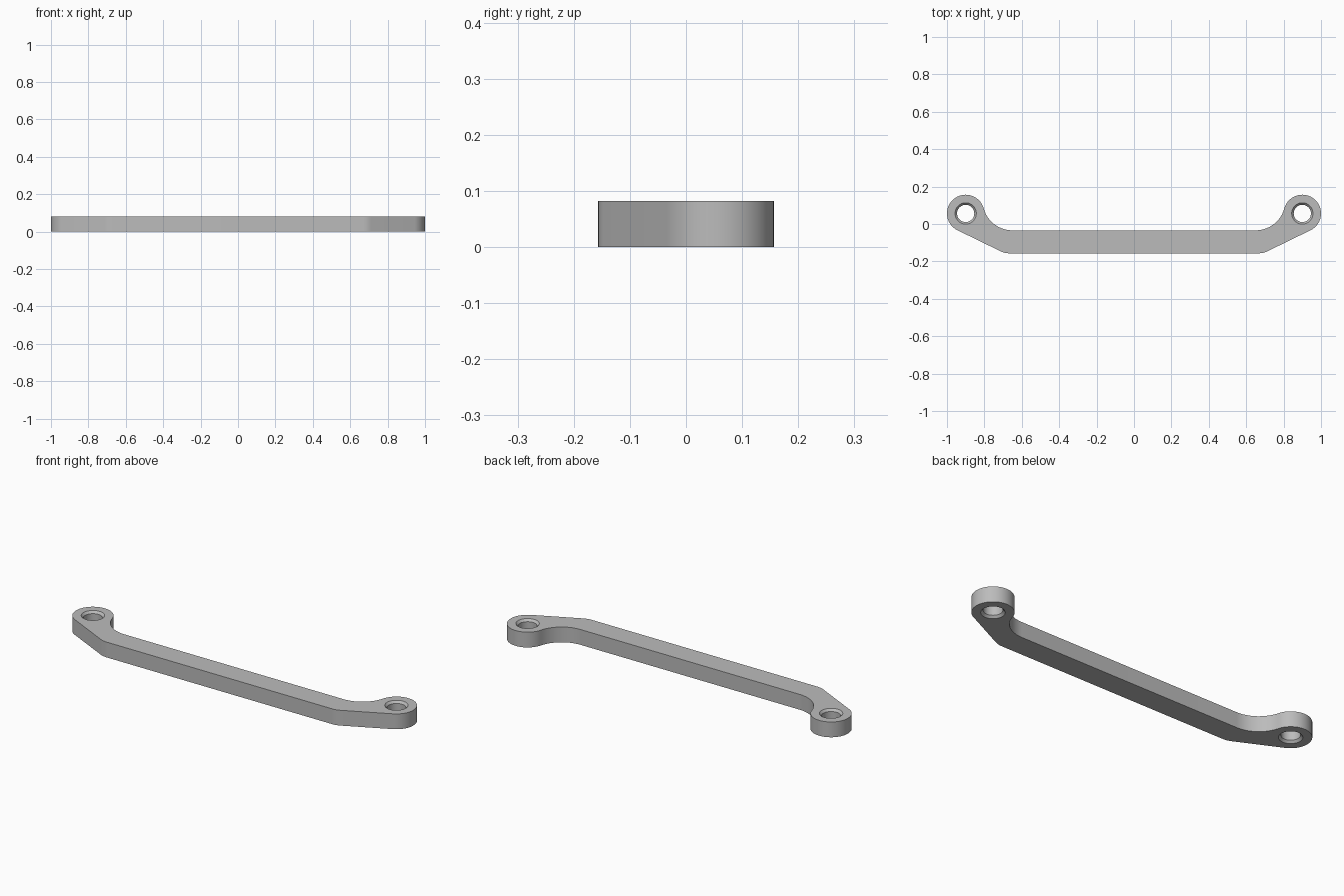
import bpy, bmesh
from math import radians, sin, cos, atan2, hypot, pi

if "Cube" in bpy.data.objects:
    bpy.data.objects.remove(bpy.data.objects["Cube"], do_unlink=True)

HEIGHT = 0.082
EYE_X, EYE_Y, EYE_R = 0.9, 0.0565, 0.1       # rounded end lugs
BAR_FRONT, BAR_BACK = -0.1565, -0.034
SLOPE = radians(26)                          # angle of the front flanks
BEND_R = 0.1                                 # rounding of the front bend
FILLET_X = 0.65                              # where the back fillet meets the bar
HOLE_R, RIM_R, CHAMFER = 0.046, 0.057, 0.012

grey = bpy.data.materials.new("Grey metal")
grey.use_nodes = True
colour = (0.5, 0.5, 0.5, 1)
grey.diffuse_color = colour
grey.node_tree.nodes["Principled BSDF"].inputs["Base Color"].default_value = colour


def arc(cx, cy, r, start, end, steps):
    angles = [start + (end - start) * i / steps for i in range(steps + 1)]
    return [(cx + r * cos(a), cy + r * sin(a)) for a in angles]


def make_object(name, bm):
    bmesh.ops.recalc_face_normals(bm, faces=bm.faces)
    mesh = bpy.data.meshes.new(name)
    bm.to_mesh(mesh)
    bm.free()
    mesh.materials.append(grey)
    obj = bpy.data.objects.new(name, mesh)
    bpy.context.collection.objects.link(obj)
    return obj


# Half outline: front bend, lug, then the concave back fillet tangent to both
flank_x = EYE_X + EYE_R * sin(SLOPE)
flank_y = EYE_Y - EYE_R * cos(SLOPE)
bend_x = flank_x - (flank_y - BAR_FRONT) / (sin(SLOPE) / cos(SLOPE))
bend_x -= BEND_R * sin(SLOPE / 2) / cos(SLOPE / 2)
dx, dy = EYE_X - FILLET_X, EYE_Y - BAR_BACK
fillet_r = (dx * dx + dy * dy - EYE_R ** 2) / (2 * (EYE_R + dy))
fillet_y = BAR_BACK + fillet_r
touch = atan2(EYE_Y - fillet_y, dx)

half = arc(bend_x, BAR_FRONT + BEND_R, BEND_R, -pi / 2, SLOPE - pi / 2, 8)
half += arc(EYE_X, EYE_Y, EYE_R, SLOPE - pi / 2, touch + pi, 48)
half += arc(FILLET_X, fillet_y, fillet_r, touch, -pi / 2, 20)
outline = half + [(-x, y) for x, y in reversed(half)]

# Link bar body
bm = bmesh.new()
base = bm.faces.new([bm.verts.new((x, y, 0)) for x, y in outline])
bmesh.ops.remove_doubles(bm, verts=bm.verts, dist=1e-5)
top = bmesh.ops.extrude_face_region(bm, geom=list(bm.faces))
for v in top["geom"]:
    if isinstance(v, bmesh.types.BMVert):
        v.co.z = HEIGHT
bar = make_object("link_bar", bm)

# Bolt holes, chamfered at both mouths
over = 0.01
profile = [(RIM_R + over * (RIM_R - HOLE_R) / CHAMFER, -over), (HOLE_R, CHAMFER),
           (HOLE_R, HEIGHT - CHAMFER),
           (RIM_R + over * (RIM_R - HOLE_R) / CHAMFER, HEIGHT + over)]
bpy.context.view_layer.objects.active = bar
bar.select_set(True)
for side in (-1, 1):
    bm = bmesh.new()
    rings = [[bm.verts.new((x, y, z)) for x, y in arc(side * EYE_X, EYE_Y, r, 0, 2 * pi, 48)[:-1]]
             for r, z in profile]
    for low, high in zip(rings, rings[1:]):
        for i in range(len(low)):
            j = (i + 1) % len(low)
            bm.faces.new((low[i], low[j], high[j], high[i]))
    bm.faces.new(rings[0])
    bm.faces.new(rings[-1])
    cutter = make_object("hole_cutter", bm)
    cutter.hide_render = True
    cut = bar.modifiers.new("bolt_hole", 'BOOLEAN')
    cut.operation = 'DIFFERENCE'
    cut.solver = 'EXACT'
    cut.object = cutter
    bpy.ops.object.modifier_apply(modifier=cut.name)
    bpy.data.objects.remove(cutter, do_unlink=True)

bpy.ops.object.shade_smooth_by_angle(angle=radians(25))
